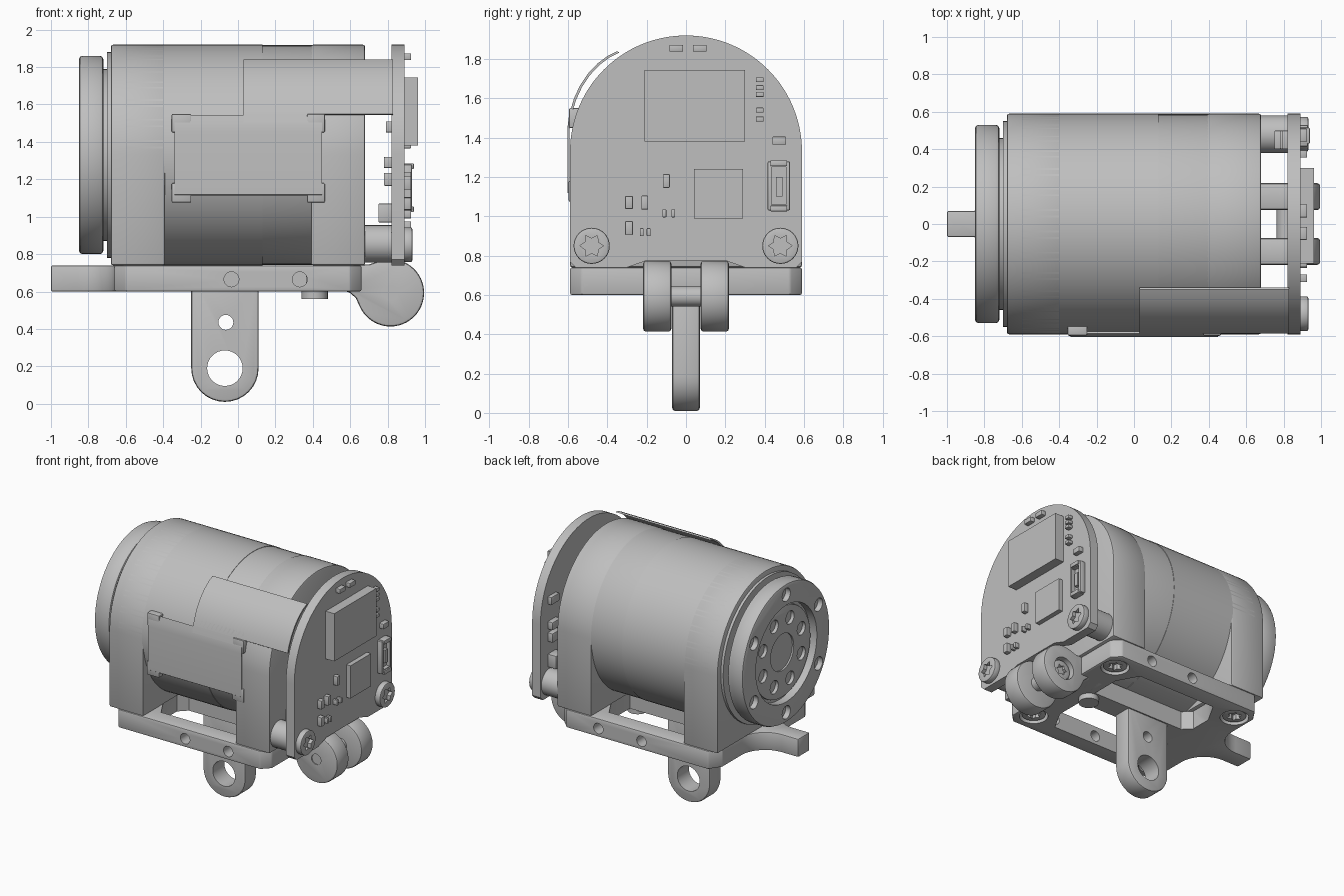
import bpy, bmesh, math
from math import cos, sin, radians, pi

default = bpy.data.objects.get("Cube")
if default:
    bpy.data.objects.remove(default, do_unlink=True)

GREY = bpy.data.materials.new("plain grey")
GREY.use_nodes = True
GREY.diffuse_color = (0.52, 0.52, 0.52, 1)
GREY.node_tree.nodes["Principled BSDF"].inputs["Base Color"].default_value = (0.52, 0.52, 0.52, 1)

CZ = 1.33   # height of the barrel axis
R = 0.59    # barrel radius


def bake(obj):
    """Replace the mesh with its modified result."""
    graph = bpy.context.evaluated_depsgraph_get()
    mesh = bpy.data.meshes.new_from_object(obj.evaluated_get(graph))
    obj.modifiers.clear()
    obj.data = mesh


def prism(name, outline, axis, a, b, bevel=0.0):
    """Extrude a 2D outline along an axis from a to b."""
    place = {"x": lambda u, v: (a, u, v), "y": lambda u, v: (u, a, v), "z": lambda u, v: (u, v, a)}[axis]
    step = {"x": (b - a, 0, 0), "y": (0, b - a, 0), "z": (0, 0, b - a)}[axis]
    bm = bmesh.new()
    face = bm.faces.new([bm.verts.new(place(u, v)) for u, v in outline])
    out = bmesh.ops.extrude_face_region(bm, geom=[face], use_keep_orig=True)
    bmesh.ops.translate(bm, vec=step, verts=[g for g in out["geom"] if isinstance(g, bmesh.types.BMVert)])
    bmesh.ops.recalc_face_normals(bm, faces=bm.faces)
    mesh = bpy.data.meshes.new(name)
    bm.to_mesh(mesh)
    bm.free()
    mesh.materials.append(GREY)
    obj = bpy.data.objects.new(name, mesh)
    bpy.context.collection.objects.link(obj)
    if bevel:
        mod = obj.modifiers.new("bevel", "BEVEL")
        mod.width, mod.segments = bevel, 2
        mod.limit_method, mod.angle_limit = "ANGLE", radians(40)
        bake(obj)
    return obj


def arc(cu, cv, r, start, end, n=24):
    return [(cu + r * cos(radians(start + (end - start) * i / n)),
             cv + r * sin(radians(start + (end - start) * i / n))) for i in range(n + 1)]


def circle(cu, cv, r, n=32):
    return arc(cu, cv, r, 0, 360, n)[:-1]


def rect(u0, u1, v0, v1):
    return [(u0, v0), (u1, v0), (u1, v1), (u0, v1)]


def star(cu, cv, r):
    return [(cu + r * k * cos(i * pi / 6), cv + r * k * sin(i * pi / 6))
            for i, k in enumerate([1, 0.62] * 6)]


def arch(r, bottom):
    """Round top with straight sides, seen along x."""
    return arc(0, CZ, r, 0, 180, 64) + [(-r, bottom), (r, bottom)]


def cut(obj, *args):
    """Subtract a prism."""
    cutter = prism("cutter", *args)
    mod = obj.modifiers.new("cut", "BOOLEAN")
    mod.operation, mod.solver, mod.object = "DIFFERENCE", "EXACT", cutter
    bake(obj)
    bpy.data.objects.remove(cutter, do_unlink=True)


# Motor barrel with a sleeve and two end supports
prism("barrel", circle(0, CZ, R - 0.003, 96), "x", -0.68, 0.68, 0.012)
prism("barrel_sleeve", circle(0, CZ, R, 96), "x", -0.6, 0.13)
for name, a, b in (("front_support", -0.68, -0.39), ("rear_support", 0.39, 0.68)):
    prism(name, arch(R, 0.74), "x", a, b, 0.012)

# Output flange: neck, rim with recess, screw holes and drive ring
prism("flange_neck", circle(0, CZ, 0.46, 64), "x", -0.74, -0.67)
prism("flange_step", circle(0, CZ, 0.55, 64), "x", -0.7, -0.67)
flange = prism("flange", circle(0, CZ, 0.53, 64), "x", -0.85, -0.72, 0.018)
cut(flange, circle(0, CZ, 0.37, 48), "x", -0.9, -0.79)
for i in range(6):
    t = i * pi / 3 + pi / 6
    cut(flange, circle(0.45 * cos(t), CZ + 0.45 * sin(t), 0.05, 16), "x", -0.9, -0.81)
hub = prism("drive_hub", circle(0, CZ, 0.345, 48), "x", -0.815, -0.78, 0.006)
cut(hub, circle(0, CZ, 0.14), "x", -0.85, -0.803)
for i in range(8):
    t = i * pi / 4 + pi / 8
    cut(hub, circle(0.25 * cos(t), CZ + 0.25 * sin(t), 0.05, 16), "x", -0.85, -0.79)

# Base plate with flared tongue, windows, side holes and recessed screws
half = [(-1.0, 0.07), (-0.86, 0.07)] + arc(-0.86, 0.27, 0.2, -90, 0, 8)[1:]
half += [(-0.66, 0.5), (-0.6, R), (0.6, R), (0.66, R - 0.06)]
plate = prism("base_plate", half + [(x, -y) for x, y in reversed(half)], "z", 0.6, 0.74, 0.01)
for s in (1, -1):
    window = [(-0.36, 0.08), (0.42, 0.08), (0.42, 0.3), (0.33, 0.46), (-0.33, 0.46), (-0.42, 0.3), (-0.42, 0.14)]
    cut(plate, [(x, s * y) for x, y in window], "z", 0.5, 0.8)
    for x in (-0.035, 0.33):
        cut(plate, circle(x, 0.665, 0.04, 20), "y", s * 0.4, s * 0.7)
    for x in (-0.54, 0.54):
        cut(plate, circle(x, s * 0.44, 0.1), "z", 0.55, 0.66)
        screw = prism("plate_screw", circle(x, s * 0.44, 0.085), "z", 0.61, 0.68, 0.008)
        cut(screw, star(x, s * 0.44, 0.055), "z", 0.55, 0.65)
prism("plate_stud", circle(0.41, 0, 0.07), "z", 0.56, 0.66)

# Hanging lug with two holes
lug = prism("hanging_lug", [(-0.25, 0.68)] + arc(-0.07, 0.19, 0.18, 180, 360, 16) + [(0.11, 0.68)],
            "y", -0.07, 0.07, 0.014)
cut(lug, circle(-0.07, 0.19, 0.095), "y", -0.2, 0.2)
cut(lug, circle(-0.065, 0.435, 0.04, 20), "y", -0.2, 0.2)

# Fork with rounded ends and a cross pin
fork = arc(0.815, 0.593, 0.18, 105, -155, 36) + [(0.63, 0.565), (0.59, 0.6), (0.45, 0.6), (0.45, 0.74), (0.7, 0.745)]
for side, s in (("left", 1), ("right", -1)):
    arm = prism(side + "_fork_arm", fork, "y", s * 0.075, s * 0.218, 0.014)
    if s > 0:
        cut(arm, circle(0.815, 0.593, 0.085), "y", 0.17, 0.3)
        bolt = prism("pin_head", circle(0.815, 0.593, 0.075), "y", 0.14, 0.19, 0.006)
        cut(bolt, star(0.815, 0.593, 0.045), "y", 0.16, 0.25)
    else:
        cut(arm, circle(0.815, 0.593, 0.04, 20), "y", -0.3, -0.21)
prism("fork_pin", circle(0.815, 0.593, 0.052), "y", -0.1, 0.1)

# Circuit board on standoffs
outline = arc(0, CZ, R, 0, 180, 64) + [(-R, 0.77), (-0.56, 0.74), (-0.3, 0.74), (-0.2, 0.775),
                                       (0.2, 0.775), (0.3, 0.74), (0.56, 0.74), (R, 0.77)]
prism("circuit_board", outline, "x", 0.82, 0.89)
for s in (1, -1):
    prism("standoff", circle(s * 0.48, 0.855, 0.1), "x", 0.67, 0.83)
    head = prism("board_screw", circle(s * 0.48, 0.85, 0.092), "x", 0.88, 0.932, 0.008)
    cut(head, star(s * 0.48, 0.85, 0.06), "x", 0.905, 1.0)

# Chips and connector on the outer board face
prism("main_chip", rect(-0.21, 0.3, 1.38, 1.745), "x", 0.88, 0.963)
prism("second_chip", rect(0.04, 0.29, 0.99, 1.24), "x", 0.88, 0.925)
socket = prism("connector", rect(0.415, 0.53, 1.03, 1.28), "x", 0.88, 0.93, 0.008)
cut(socket, rect(0.435, 0.51, 1.06, 1.25), "x", 0.9, 1.0)
prism("connector_core", rect(0.458, 0.49, 1.1, 1.2), "x", 0.88, 0.925)
for z in (1.04, 1.27):
    prism("connector_clip", rect(0.43, 0.515, z - 0.015, z + 0.015), "x", 0.88, 0.94, 0.004)

# Small components: centre y, centre z, width, height
small = [(-0.05, 1.855, 0.07, 0.035), (0.07, 1.855, 0.07, 0.035), (0.475, 1.385, 0.07, 0.04),
         (-0.1, 1.18, 0.035, 0.07), (-0.29, 1.07, 0.04, 0.065), (-0.21, 1.07, 0.035, 0.07),
         (-0.29, 0.94, 0.04, 0.07)]
small += [(0.375, z, 0.04, 0.025) for z in (1.695, 1.655, 1.62, 1.54, 1.495)]
small += [(y, z, 0.02, 0.04) for y, z in ((-0.11, 1.015), (-0.065, 1.015), (-0.225, 0.92), (-0.19, 0.92))]
for y, z, w, h in small:
    prism("small_part", rect(y - w / 2, y + w / 2, z - h / 2, z + h / 2), "x", 0.88, 0.925, 0.004)

# Components on the inner board face
for s in (1, -1):
    for z, h, depth in ((1.02, 0.1, 0.07), (1.2, 0.07, 0.04), (1.29, 0.06, 0.04), (1.48, 0.06, 0.03)):
        prism("inner_part", rect(s * 0.45 - 0.05, s * 0.45 + 0.05, z - h / 2, z + h / 2), "x", 0.82 - depth, 0.83, 0.006)

# Curved cable cover on the front flank
def strip(name, path, a, b):
    prism(name, path + [(y + 0.011, z - 0.007) for y, z in reversed(path)], "x", a, b)


bend = [(-0.585, 1.55), (-0.57, 1.6), (-0.54, 1.665), (-0.5, 1.725), (-0.45, 1.778), (-0.4, 1.815), (-0.35, 1.84)]
strip("cable_bridge", bend, 0.03, 0.83)
strip("cable_pad", [(-0.603, 1.12), (-0.603, 1.45), (-0.597, 1.5), (-0.585, 1.545)], -0.34, 0.45)
strip("cable_neck", [(-0.597, 1.5), (-0.585, 1.55), (-0.57, 1.6)], 0.03, 0.45)
for x0, x1 in ((-0.355, -0.25), (0.37, 0.465)):
    prism("pad_tab", rect(x0, x1, 1.075, 1.18), "y", -0.598, -0.55, 0.008)
    prism("pad_tab", rect(x0, x1, 1.45, 1.55), "y", -0.596, -0.53, 0.008)

# Smooth the round parts while keeping edges sharp
bpy.ops.object.select_all(action="DESELECT")
for obj in bpy.context.scene.objects:
    if obj.type == "MESH" and GREY.name in obj.data.materials:
        obj.select_set(True)
        bpy.context.view_layer.objects.active = obj
bpy.ops.object.shade_smooth_by_angle(angle=radians(30))
